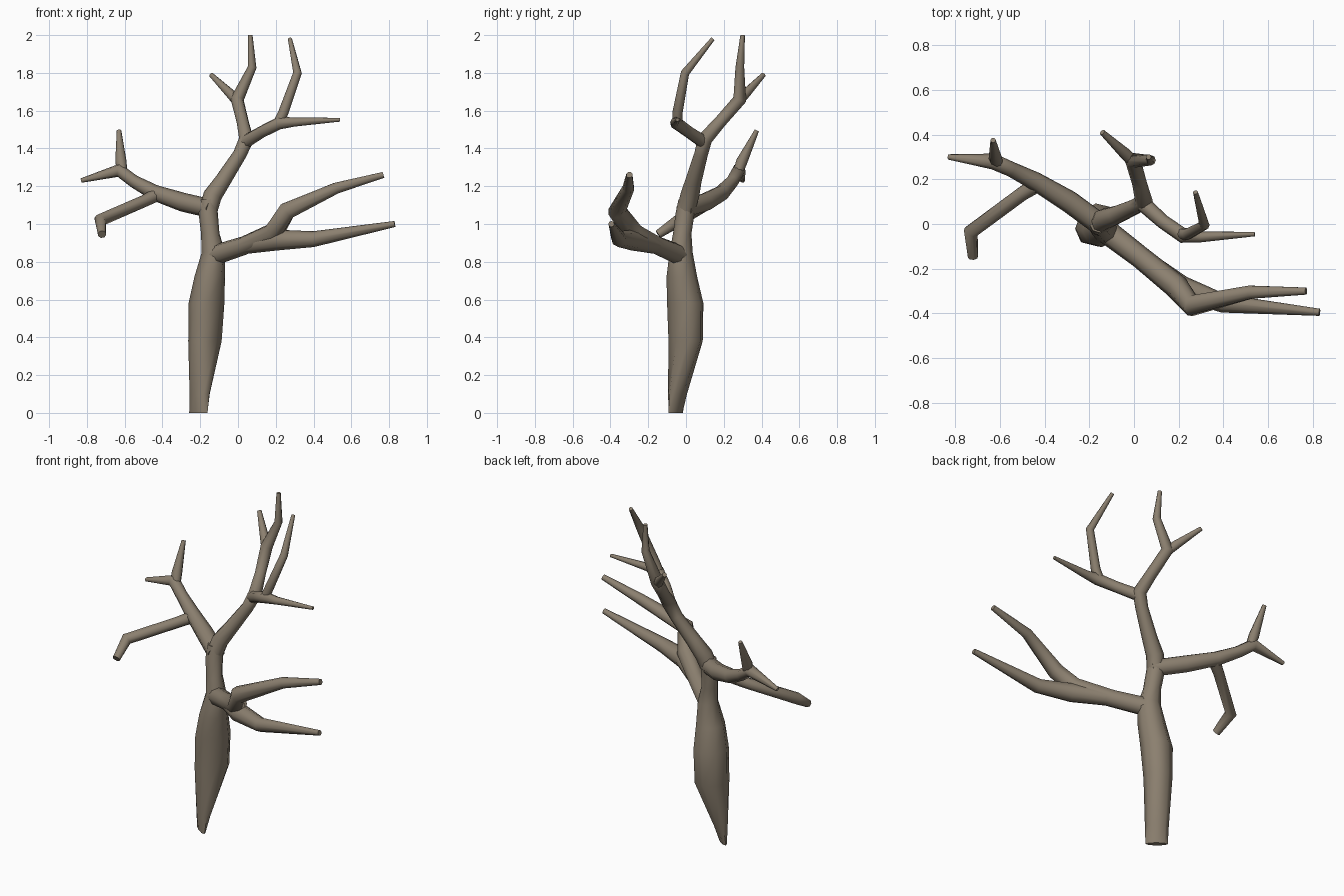
import bpy, bmesh, math
from mathutils import Vector

bark = bpy.data.materials.new("grey_brown_bark")
bark.diffuse_color = (0.26, 0.215, 0.16, 1)
SIDES = 8


def loft(name, rings):
    """Skin a list of vertex rings into a capped tube."""
    bm = bmesh.new()
    vs = [[bm.verts.new(p) for p in r] for r in rings]
    for a, b in zip(vs, vs[1:]):
        for i in range(SIDES):
            j = (i + 1) % SIDES
            bm.faces.new((a[i], a[j], b[j], b[i]))
    bm.faces.new(vs[0][::-1])
    bm.faces.new(vs[-1])
    bmesh.ops.recalc_face_normals(bm, faces=bm.faces)
    me = bpy.data.meshes.new(name)
    bm.to_mesh(me)
    bm.free()
    me.materials.append(bark)
    ob = bpy.data.objects.new(name, me)
    bpy.context.collection.objects.link(ob)
    return ob


def ring(c, u, v, ru, rv):
    angles = [2 * math.pi * i / SIDES for i in range(SIDES)]
    return [c + u * ru * math.cos(a) + v * rv * math.sin(a) for a in angles]


def branch(name, pts):
    """Tapered tube through (x, y, z, radius) points."""
    ps = [Vector(p[:3]) for p in pts]
    rings, u = [], None
    for i, p in enumerate(ps):
        d_in = (p - ps[i - 1]).normalized() if i else Vector()
        d_out = (ps[i + 1] - p).normalized() if i < len(ps) - 1 else Vector()
        t = (d_in + d_out).normalized()
        if u is None:
            u = t.orthogonal()
        u = (u - t * u.dot(t)).normalized()
        rings.append(ring(p, u, t.cross(u), pts[i][3], pts[i][3]))
    return loft(name, rings)


# Trunk: level rings, pinched to a thin wedge at the foot
u = Vector((0.78, -0.63, 0)).normalized()
v = Vector((-u.y, u.x, 0))
trunk = [(-0.21, -0.055, 0.0, 0.062, 0.016), (-0.203, -0.045, 0.1, 0.066, 0.038),
         (-0.175, -0.002, 0.38, 0.08, 0.1), (-0.167, -0.004, 0.58, 0.09, 0.102),
         (-0.15, -0.022, 0.72, 0.08, 0.083), (-0.13, -0.026, 0.85, 0.066, 0.058),
         (-0.147, -0.02, 0.95, 0.05, 0.048), (-0.158, -0.004, 1.06, 0.052, 0.05),
         (-0.155, 0.005, 1.13, 0.045, 0.045)]
loft("trunk", [ring(Vector(p[:3]), u, v, p[3], p[4]) for p in trunk])

# Low right limb and its fork
branch("right_limb_upper", [(-0.14, -0.02, 0.83, .055), (0.03, -0.15, 0.885, .05),
       (0.19, -0.28, 0.955, .055), (0.26, -0.365, 1.07, .05),
       (0.52, -0.305, 1.19, .032), (0.77, -0.3, 1.26, .017)])
branch("right_limb_lower", [(0.03, -0.15, 0.885, .045), (0.21, -0.285, 0.915, .055),
       (0.4, -0.355, 0.92, .042), (0.83, -0.395, 1.0, .016)])

# Left limb with twigs and drooping stub
branch("left_limb", [(-0.14, -0.01, 1.08, .05), (-0.29, 0.1, 1.115, .05),
       (-0.44, 0.19, 1.165, .042), (-0.55, 0.245, 1.225, .034),
       (-0.63, 0.28, 1.285, .036), (-0.83, 0.3, 1.23, .012)])
branch("left_up_twig", [(-0.61, 0.27, 1.26, .025), (-0.62, 0.295, 1.33, .03),
       (-0.63, 0.375, 1.495, .012)])
branch("left_drooping_twig", [(-0.42, 0.185, 1.16, .036), (-0.5, 0.135, 1.12, .032),
       (-0.73, -0.035, 1.02, .034), (-0.72, -0.148, 0.945, .023)])

# Top limb
branch("top_limb", [(-0.16, -0.005, 1.06, .048), (-0.135, 0.02, 1.15, .05),
       (-0.08, 0.04, 1.23, .043), (0.01, 0.08, 1.37, .036), (0.045, 0.1, 1.45, .04),
       (0.025, 0.18, 1.54, .033), (-0.005, 0.285, 1.66, .036),
       (0.075, 0.285, 1.83, .023), (0.065, 0.3, 2.0, .012)])
branch("top_left_twig", [(0.005, 0.27, 1.64, .028), (-0.04, 0.315, 1.69, .026),
       (-0.142, 0.41, 1.79, .013)])
branch("top_right_branch", [(0.03, 0.1, 1.43, .036), (0.13, 0.01, 1.49, .032),
       (0.22, -0.052, 1.535, .034), (0.3, -0.058, 1.54, .024), (0.54, -0.045, 1.552, .01)])
branch("top_right_twig", [(0.21, -0.045, 1.525, .028), (0.24, -0.045, 1.59, .027),
       (0.315, -0.005, 1.8, .023), (0.275, 0.142, 1.98, .011)])

# Smooth bark, crisp cut ends
bpy.ops.object.select_all(action='SELECT')
bpy.context.view_layer.objects.active = bpy.data.objects["trunk"]
bpy.ops.object.shade_smooth_by_angle(angle=math.radians(55))
